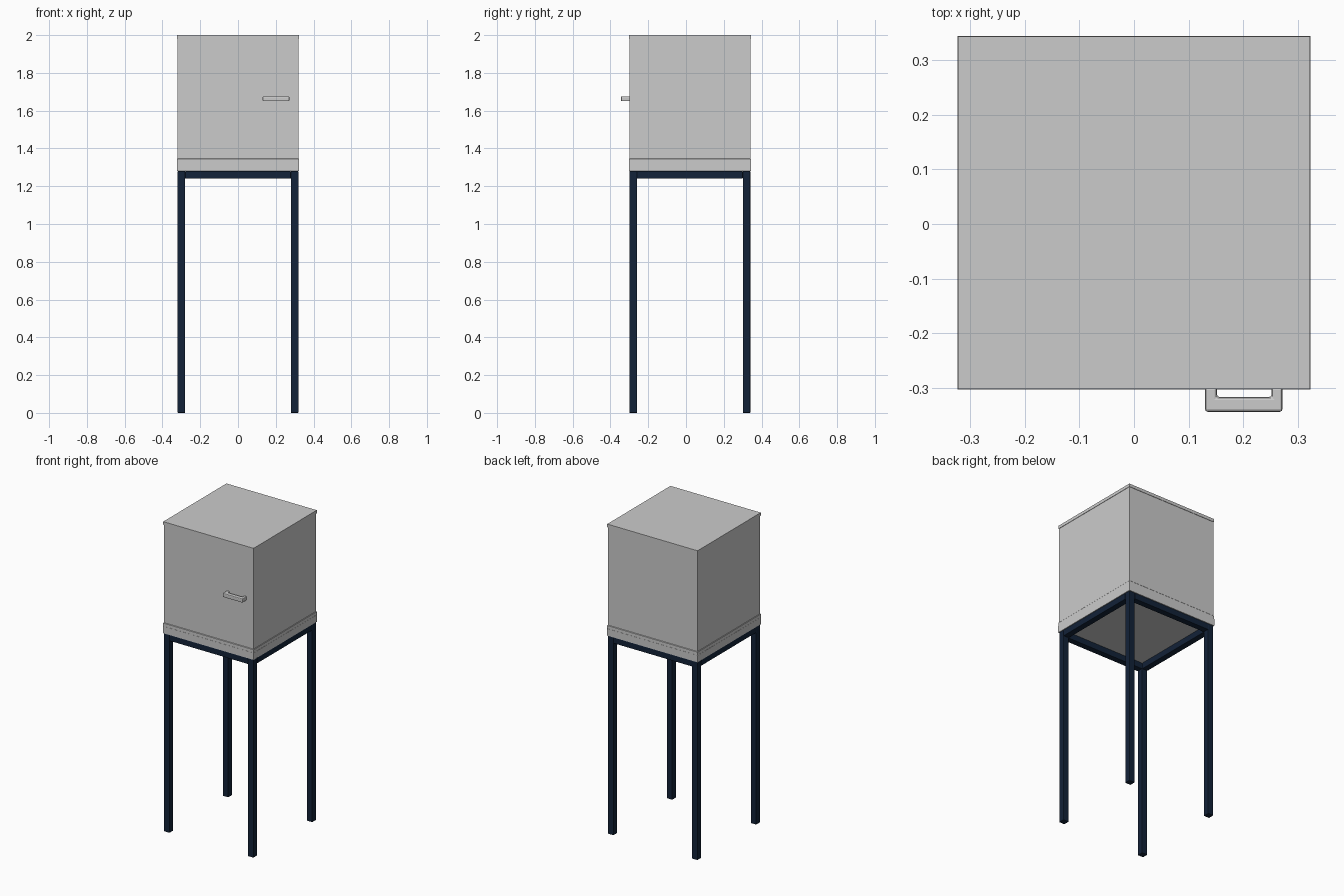
import bpy, bmesh

if "Cube" in bpy.data.objects:
    bpy.data.objects.remove(bpy.data.objects["Cube"])

CY = 0.0205  # cabinet centre in y (handle projects to the front)


def finish(name, bm, color=None, bevel=0.0):
    bmesh.ops.recalc_face_normals(bm, faces=bm.faces)
    mesh = bpy.data.meshes.new(name)
    bm.to_mesh(mesh)
    bm.free()
    ob = bpy.data.objects.new(name, mesh)
    bpy.context.collection.objects.link(ob)
    if color:
        mesh.materials.append(color)
    if bevel:
        mod = ob.modifiers.new("edge_bevel", 'BEVEL')
        mod.width = bevel
        mod.segments = 2
    return ob


def box(name, lo, hi, color=None, bevel=0.0):
    bm = bmesh.new()
    bmesh.ops.create_cube(bm, size=1)
    for v in bm.verts:
        v.co = [(a + b) / 2 + c * (b - a) for a, b, c in zip(lo, hi, v.co)]
    return finish(name, bm, color, bevel)


def square_stack(name, profile):
    """Closed square tower from (half width, z) rings."""
    bm = bmesh.new()
    rings = [[bm.verts.new((sx * r, CY + sy * r, z))
              for sx, sy in ((-1, -1), (1, -1), (1, 1), (-1, 1))]
             for r, z in profile]
    for a, b in zip(rings, rings[1:]):
        for i in range(4):
            j = (i + 1) % 4
            bm.faces.new((a[i], a[j], b[j], b[i]))
    bm.faces.new(rings[0][::-1])
    bm.faces.new(rings[-1])
    return finish(name, bm)


navy = bpy.data.materials.new("navy_steel")
navy.diffuse_color = (0.006, 0.016, 0.04, 1)
navy.use_nodes = True
navy.node_tree.nodes["Principled BSDF"].inputs["Base Color"].default_value = navy.diffuse_color

# Cabinet: stepped base trim, plain walls, thin lid lip
square_stack("cabinet", [
    (0.3235, 1.28), (0.3235, 1.325), (0.3225, 1.325), (0.3225, 1.345),
    (0.320, 1.348), (0.320, 1.98), (0.3225, 1.98), (0.3225, 2.0)])

# Stand: four square legs and four top rails
R, T = 0.32, 0.04
for sx, side in ((-1, "left"), (1, "right")):
    xs = sorted((sx * R, sx * (R - T)))
    for sy, end in ((-1, "front"), (1, "back")):
        ys = sorted((CY + sy * R, CY + sy * (R - T)))
        box(f"{end}_{side}_leg", (xs[0], ys[0], 0), (xs[1], ys[1], 1.28), navy, 0.003)
    box(f"{side}_rail", (xs[0], CY - R + T, 1.24), (xs[1], CY + R - T, 1.28), navy, 0.003)
for sy, end in ((-1, "front"), (1, "back")):
    ys = sorted((CY + sy * R, CY + sy * (R - T)))
    box(f"{end}_rail", (-R + T, ys[0], 1.24), (R - T, ys[1], 1.28), navy, 0.003)

# Door handle: U outline extruded in z
outline = [(0.13, -0.298), (0.13, -0.344), (0.272, -0.344), (0.272, -0.298),
           (0.252, -0.298), (0.252, -0.317), (0.152, -0.317), (0.152, -0.298)]
bm = bmesh.new()
face = bm.faces.new([bm.verts.new((x, y, 1.65)) for x, y in outline])
ext = bmesh.ops.extrude_face_region(bm, geom=[face])
for v in ext["geom"]:
    if isinstance(v, bmesh.types.BMVert):
        v.co.z = 1.676
finish("door_handle", bm, bevel=0.005)
